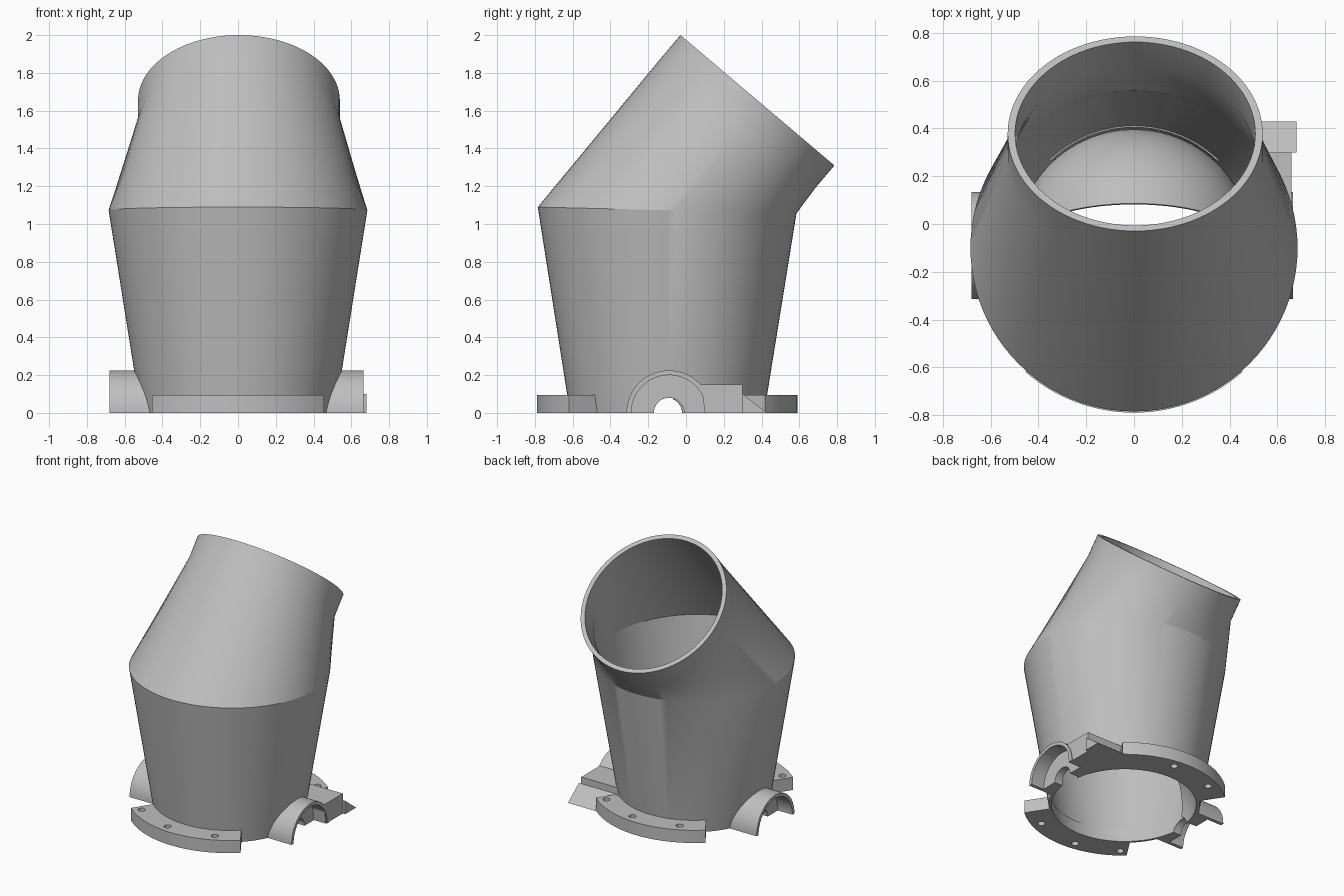
import bpy, bmesh, math
from math import sin, cos, pi, radians
from mathutils import Matrix

if "Cube" in bpy.data.objects:
    bpy.data.objects.remove(bpy.data.objects["Cube"])

CY = -0.1          # duct axis in y
PY = -0.09         # pivot axis in y
SEG = 96

grey = bpy.data.materials.new("plain_grey")
grey.diffuse_color = (0.52, 0.52, 0.52, 1)
grey.use_nodes = True
grey.node_tree.nodes["Principled BSDF"].inputs["Base Color"].default_value = grey.diffuse_color


def make(name, bm):
    bmesh.ops.recalc_face_normals(bm, faces=bm.faces)
    me = bpy.data.meshes.new(name)
    bm.to_mesh(me)
    bm.free()
    me.materials.append(grey)
    ob = bpy.data.objects.new(name, me)
    bpy.context.collection.objects.link(ob)
    return ob


def activate(ob):
    bpy.ops.object.select_all(action='DESELECT')
    ob.select_set(True)
    bpy.context.view_layer.objects.active = ob


def cut(ob, *cutters):
    activate(ob)
    for c in cutters:
        m = ob.modifiers.new("cut", 'BOOLEAN')
        m.operation, m.solver, m.object = 'DIFFERENCE', 'EXACT', c
        bpy.ops.object.modifier_apply(modifier=m.name)


def smooth(ob, angle=25):
    activate(ob)
    bpy.ops.object.shade_smooth_by_angle(angle=radians(angle))


def ring(r, cy, cz, tilt=0, cx=0):
    a = radians(tilt)
    return [(cx + r * cos(t), cy + r * sin(t) * cos(a), cz - r * sin(t) * sin(a))
            for t in (2 * pi * i / SEG for i in range(SEG))]


def loft(name, rings, closed):
    bm = bmesh.new()
    vs = [[bm.verts.new(p) for p in r] for r in rings]
    n = len(vs)
    for k in range(n if closed else n - 1):
        a, b = vs[k], vs[(k + 1) % n]
        for i in range(SEG):
            j = (i + 1) % SEG
            bm.faces.new((a[i], a[j], b[j], b[i]))
    if not closed:
        bm.faces.new(vs[0])
        bm.faces.new(vs[-1])
    return make(name, bm)


def prism(name, pts, lo, hi, axis):
    """Extrude a 2D outline along x (points are y,z) or z (points are x,y)."""
    bm = bmesh.new()
    at = (lambda p, h: (h, p[0], p[1])) if axis == 'x' else (lambda p, h: (p[0], p[1], h))
    a = [bm.verts.new(at(p, lo)) for p in pts]
    b = [bm.verts.new(at(p, hi)) for p in pts]
    bm.faces.new(a)
    bm.faces.new(b)
    for i in range(len(pts)):
        j = (i + 1) % len(pts)
        bm.faces.new((a[i], a[j], b[j], b[i]))
    return make(name, bm)


def arc(r, a0, a1, cx, cy, n=32):
    return [(cx + r * cos(a0 + (a1 - a0) * i / n), cy + r * sin(a0 + (a1 - a0) * i / n))
            for i in range(n + 1)]


# Cutters: shaft along x, inside of the duct, bolt holes
shaft = prism("shaft_cutter", arc(0.08, 0, 2 * pi * 31 / 32, PY, 0, 31), -1, 1, 'x')
bore = loft("bore_cutter", [ring(0.499, CY, -0.05), ring(0.659, CY, 1.0)], False)
bm = bmesh.new()
for s in (1, -1):
    for x, y in ((0.38, 0.50), (0.08, 0.62), (-0.27, 0.56)):
        bmesh.ops.create_cone(bm, cap_ends=True, segments=20, radius1=0.025, radius2=0.025,
                              depth=0.5, matrix=Matrix.Translation((s * x, CY + s * y, 0)))
bolts = make("bolt_cutter", bm)

# Duct: tapered body, bent neck and short collar, with wall thickness
T = 40.25
duct = loft("duct", [
    ring(0.514, CY, 0), ring(0.685, CY, 1.073, 1.4),
    ring(0.534, 0.275, 1.533, T, 0.005), ring(0.534, 0.378, 1.655, T, 0.005),
    ring(0.503, 0.378, 1.655, T, 0.005), ring(0.503, 0.275, 1.533, T, 0.005),
    ring(0.66, CY, 1.073, 1.4), ring(0.497, CY, 0)], True)
cut(duct, shaft)
smooth(duct, 22)

# Front and back bolting flanges
a0 = math.atan2(0.52, 0.455)
i0 = math.atan2(0.36, 0.35)
for name, s in (("back_flange", 0), ("front_flange", pi)):
    outline = (arc(0.69, s + a0, s + pi - a0, 0, CY)
               + arc(0.505, s + pi - i0, s + i0, 0, CY))
    fl = prism(name, outline, 0, 0.095, 'z')
    cut(fl, bolts)
    smooth(fl)

# Half-round pivot sockets with drilled end walls, on both sides
for side, s, end in (("left", -1, 0.68), ("right", 1, 0.665)):
    shell = arc(0.225, 0, pi, PY, 0) + arc(0.2, pi, 0, PY, 0)
    lo, hi = sorted((s * 0.38, s * end))
    socket = prism(side + "_socket", shell, lo, hi, 'x')
    wall = arc(0.201, 0, pi, PY, 0) + arc(0.08, pi, 0, PY, 0)
    lo, hi = sorted((s * 0.38, s * 0.56))
    plate = prism(side + "_socket_wall", wall, lo, hi, 'x')
    for ob in (socket, plate):
        cut(ob, bore)
        smooth(ob)

# Side stop block with a sloped wedge behind it
block = prism("stop_block", [(0.1, 0), (0.3, 0), (0.3, 0.15), (0.08, 0.15)], 0.3, 0.66, 'x')
wedge = prism("stop_wedge", [(0.3, 0), (0.43, 0), (0.3, 0.1)], 0.3, 0.68, 'x')
for ob in (block, wedge):
    cut(ob, bore)

# Spherical flap inside the rear of the inlet
bm = bmesh.new()
NT, NP = 48, 16
e = radians(9.3)
grid = []
for i in range(NT + 1):
    t = e + (pi - 2 * e) * i / NT
    grid.append([bm.verts.new((0.497 * cos(t), CY + 0.497 * sin(t) * cos(p), 0.497 * sin(t) * sin(p)))
                 for p in (radians(68) * j / NP for j in range(NP + 1))])
for i in range(NT):
    for j in range(NP):
        bm.faces.new((grid[i][j], grid[i + 1][j], grid[i + 1][j + 1], grid[i][j + 1]))
bmesh.ops.recalc_face_normals(bm, faces=bm.faces)
bmesh.ops.solidify(bm, geom=bm.faces[:], thickness=0.01)
for v in bm.verts:
    v.co.z = max(v.co.z, 0)
flap = make("inner_flap", bm)
smooth(flap)

# Remove the cutters
for ob in (shaft, bore, bolts):
    bpy.data.objects.remove(ob, do_unlink=True)
